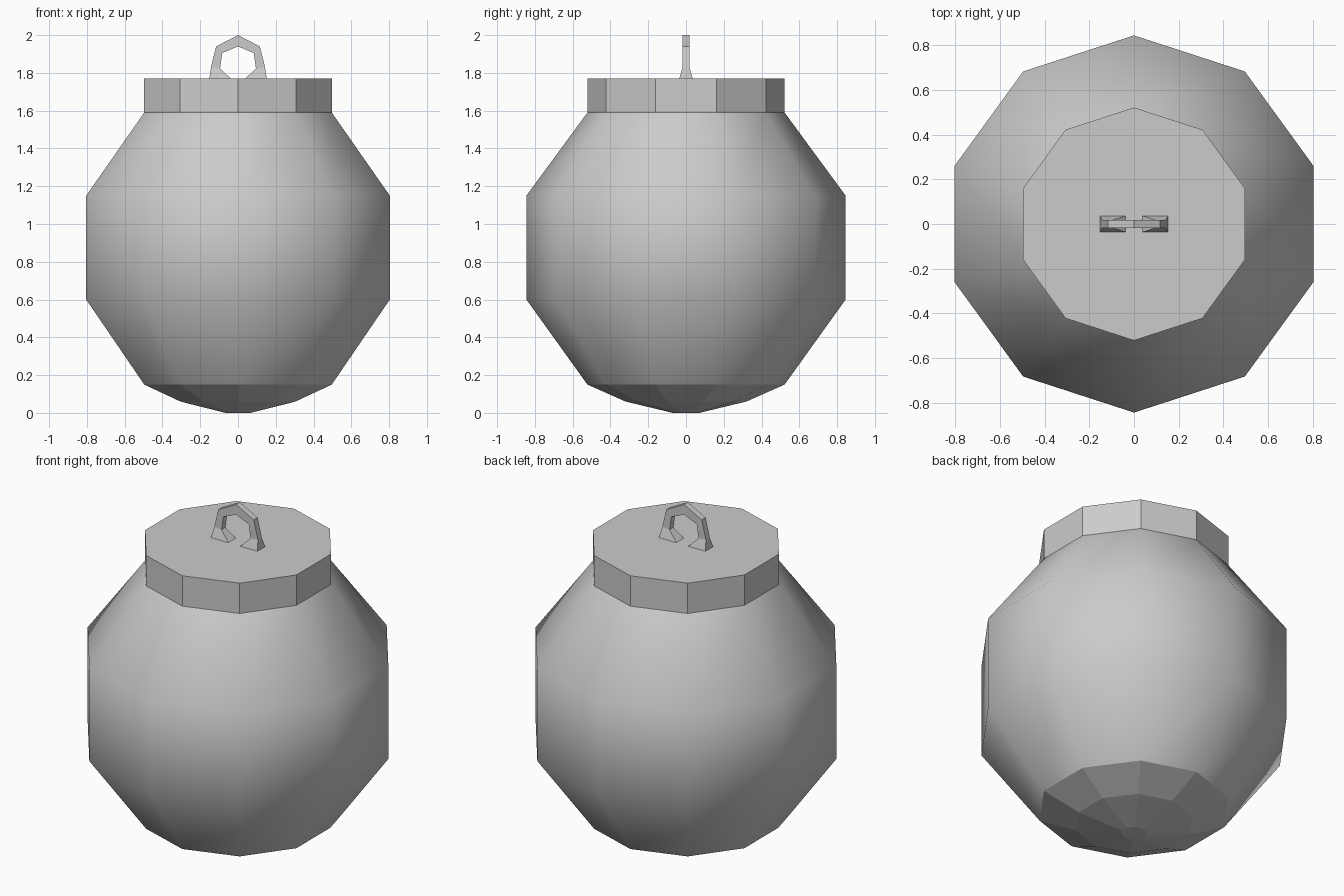
import bpy, bmesh, math

if "Cube" in bpy.data.objects:
    bpy.data.objects.remove(bpy.data.objects["Cube"])

SIDES = 10


def finish(name, bm, smooth=False):
    bmesh.ops.recalc_face_normals(bm, faces=bm.faces)
    for f in bm.faces:
        f.smooth = smooth and len(f.verts) == 4
    me = bpy.data.meshes.new(name)
    bm.to_mesh(me)
    bm.free()
    ob = bpy.data.objects.new(name, me)
    bpy.context.collection.objects.link(ob)
    return ob


def lathe(name, profile, smooth=False, cap_bottom=True, cap_top=True):
    """Ten-sided solid from (radius, z) pairs, bottom to top."""
    bm = bmesh.new()
    rings = []
    for r, z in profile:
        ring = []
        for i in range(SIDES):
            a = math.pi / 2 + 2 * math.pi * i / SIDES
            ring.append(bm.verts.new((r * math.cos(a), r * math.sin(a), z)))
        rings.append(ring)
    for lo, hi in zip(rings, rings[1:]):
        for i in range(SIDES):
            j = (i + 1) % SIDES
            bm.faces.new((lo[i], lo[j], hi[j], hi[i]))
    if cap_bottom:
        bm.faces.new(rings[0])
    if cap_top:
        bm.faces.new(rings[-1])
    return finish(name, bm, smooth)


# Smooth-shaded body, flat lid and flat rounded base
lathe("body", [(0.522, 0.15), (0.845, 0.60), (0.845, 1.15), (0.522, 1.59)],
      smooth=True, cap_bottom=False, cap_top=False)
lathe("lid", [(0.522, 1.59), (0.522, 1.77)])
lathe("base", [(0.07, 0.0), (0.32, 0.06), (0.522, 0.15)], cap_top=False)

# Hanging loop: (outer x, z), (inner x, z), half thickness; flared feet
half = [((0.153, 1.765), (0.034, 1.765), 0.037),
        ((0.143, 1.83), (0.095, 1.825), 0.018),
        ((0.116, 1.94), (0.083, 1.905), 0.018)]
top = [((0.0, 2.0), (0.0, 1.94), 0.018)]
mirrored = [((-o[0], o[1]), (-i[0], i[1]), t) for o, i, t in reversed(half)]
bm = bmesh.new()
sections = []
for o, i, t in half + top + mirrored:
    sections.append([bm.verts.new(c) for c in (
        (o[0], -t, o[1]), (o[0], t, o[1]), (i[0], t, i[1]), (i[0], -t, i[1]))])
for a, b in zip(sections, sections[1:]):
    for k in range(4):
        n = (k + 1) % 4
        bm.faces.new((a[k], a[n], b[n], b[k]))
bm.faces.new(sections[0])
bm.faces.new(sections[-1])
finish("hanging_loop", bm)
